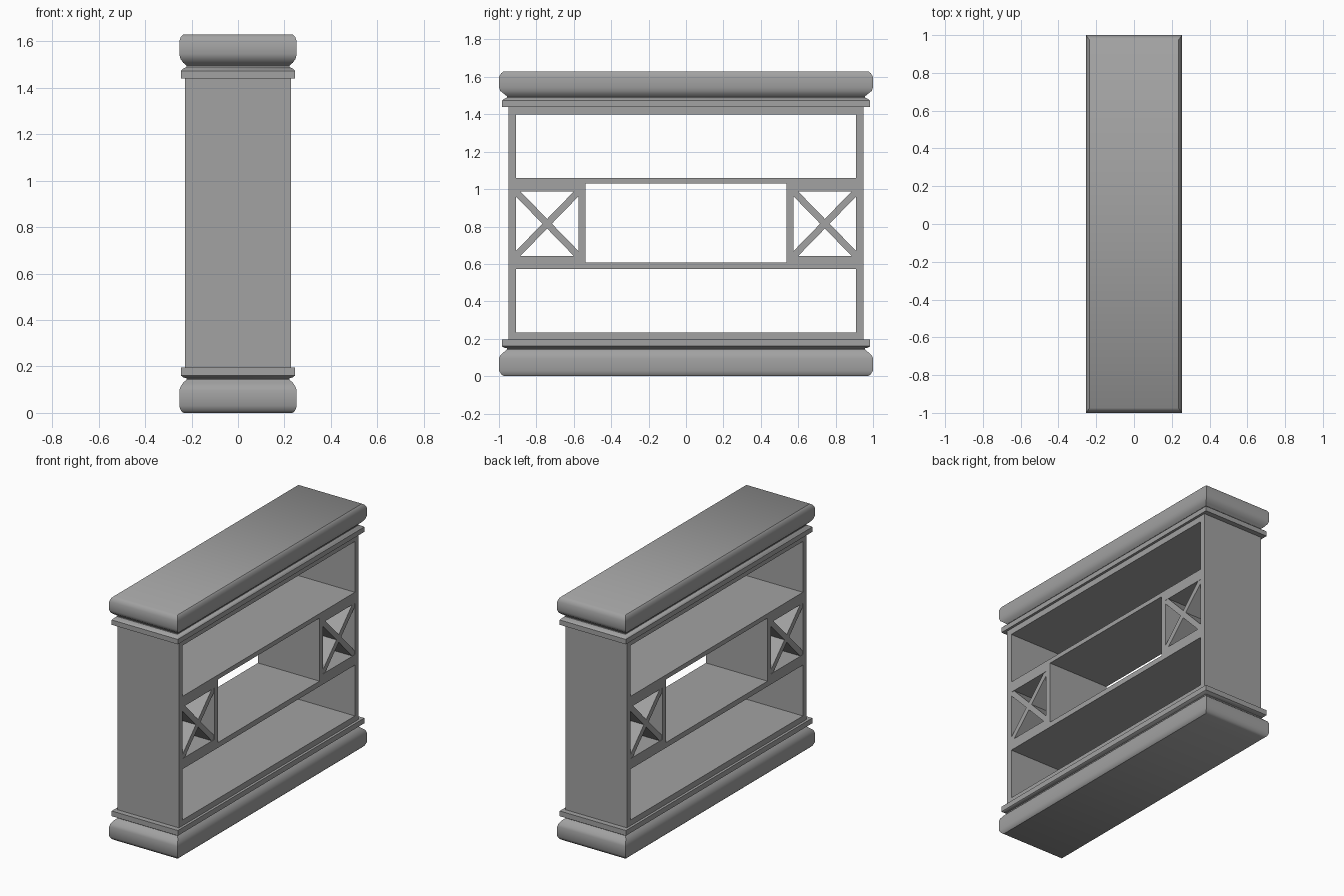
import bpy, bmesh, math
from mathutils import Matrix

cube = bpy.data.objects.get("Cube")
if cube:
    bpy.data.objects.remove(cube, do_unlink=True)

GREY = (0.36, 0.36, 0.36, 1.0)
mat = bpy.data.materials.new("stone_grey")
mat.use_nodes = True
mat.diffuse_color = GREY
mat.node_tree.nodes["Principled BSDF"].inputs["Base Color"].default_value = GREY

DEPTH = 0.228     # half depth of the carcass
WIDTH = 0.95      # half width of the carcass
INNER = 0.91      # inner face of the side boards


def finish(bm, name):
    bmesh.ops.recalc_face_normals(bm, faces=bm.faces)
    mesh = bpy.data.meshes.new(name)
    bm.to_mesh(mesh)
    bm.free()
    mesh.materials.append(mat)
    obj = bpy.data.objects.new(name, mesh)
    bpy.context.collection.objects.link(obj)
    return obj


def board(name, y0, y1, z0, z1, half_x=DEPTH, angle=0.0):
    """Full-depth board, optionally turned about the x axis."""
    bm = bmesh.new()
    place = (Matrix.Translation((0, (y0 + y1) / 2, (z0 + z1) / 2))
             @ Matrix.Rotation(angle, 4, 'X')
             @ Matrix.Diagonal((2 * half_x, y1 - y0, z1 - z0, 1)))
    bmesh.ops.create_cube(bm, size=1, matrix=place)
    return finish(bm, name)


def moulding(name, profile):
    """Loft mitred rectangles through (half x, half y, z) steps."""
    bm = bmesh.new()
    rings = [[bm.verts.new((sx * x, sy * y, z))
              for sx, sy in ((-1, -1), (1, -1), (1, 1), (-1, 1))]
             for x, y, z in profile]
    for low, high in zip(rings, rings[1:]):
        for i in range(4):
            j = (i + 1) % 4
            bm.faces.new((low[i], low[j], high[j], high[i]))
    bm.faces.new(rings[0])
    bm.faces.new(rings[-1])
    obj = finish(bm, name)
    bpy.ops.object.select_all(action='DESELECT')
    obj.select_set(True)
    bpy.context.view_layer.objects.active = obj
    bpy.ops.object.shade_smooth_by_angle(angle=math.radians(40))


# Plinth and cornice
moulding("plinth", [
    (0.235, 0.974, 0.0), (0.246, 0.988, 0.01), (0.253, 1.0, 0.03),
    (0.253, 1.0, 0.095), (0.248, 0.993, 0.112), (0.236, 0.972, 0.13),
    (0.222, 0.957, 0.143), (0.222, 0.957, 0.149), (0.234, 0.97, 0.152),
    (0.245, 0.985, 0.16), (0.245, 0.985, 0.195)])
moulding("cornice", [
    (0.245, 0.985, 1.44), (0.245, 0.985, 1.473), (0.236, 0.972, 1.483),
    (0.222, 0.957, 1.49), (0.222, 0.957, 1.496), (0.236, 0.972, 1.508),
    (0.248, 0.993, 1.525), (0.253, 1.0, 1.545), (0.253, 1.0, 1.6),
    (0.246, 0.988, 1.62), (0.235, 0.974, 1.63)])

# Horizontal shelves
for name, z0, z1 in (("bottom_shelf", 0.18, 0.233), ("lower_shelf", 0.573, 0.608),
                     ("upper_shelf", 1.03, 1.06), ("top_shelf", 1.4, 1.45)):
    board(name, -INNER, INNER, z0, z1)

# Sides, cubbies and crossed dividers, repeated at each end
HOLE_IN, HOLE_LOW, HOLE_HIGH = 0.575, 0.643, 0.987
run, rise = INNER - HOLE_IN, HOLE_HIGH - HOLE_LOW
half_len = math.hypot(run, rise) / 2
mid_z = (HOLE_LOW + HOLE_HIGH) / 2
for label, s in (("front", -1), ("back", 1)):
    def end_board(name, a, b, z0, z1):
        board(f"{label}_{name}", min(s * a, s * b), max(s * a, s * b), z0, z1)

    end_board("lower_side", INNER, WIDTH, 0.18, 0.612)
    end_board("upper_side", INNER, WIDTH, 0.612, 1.45)
    end_board("cubby_wall", 0.537, HOLE_IN, 0.608, 1.03)
    end_board("cubby_floor", HOLE_IN, INNER, 0.608, HOLE_LOW)
    end_board("cubby_ceiling", HOLE_IN, INNER, HOLE_HIGH, 1.03)
    mid_y = s * (HOLE_IN + INNER) / 2
    for slope, turn in (("rising", 1), ("falling", -1)):
        board(f"{label}_{slope}_divider", mid_y - half_len, mid_y + half_len,
              mid_z - 0.018, mid_z + 0.018, DEPTH - 0.002,
              turn * math.atan2(rise, run))
